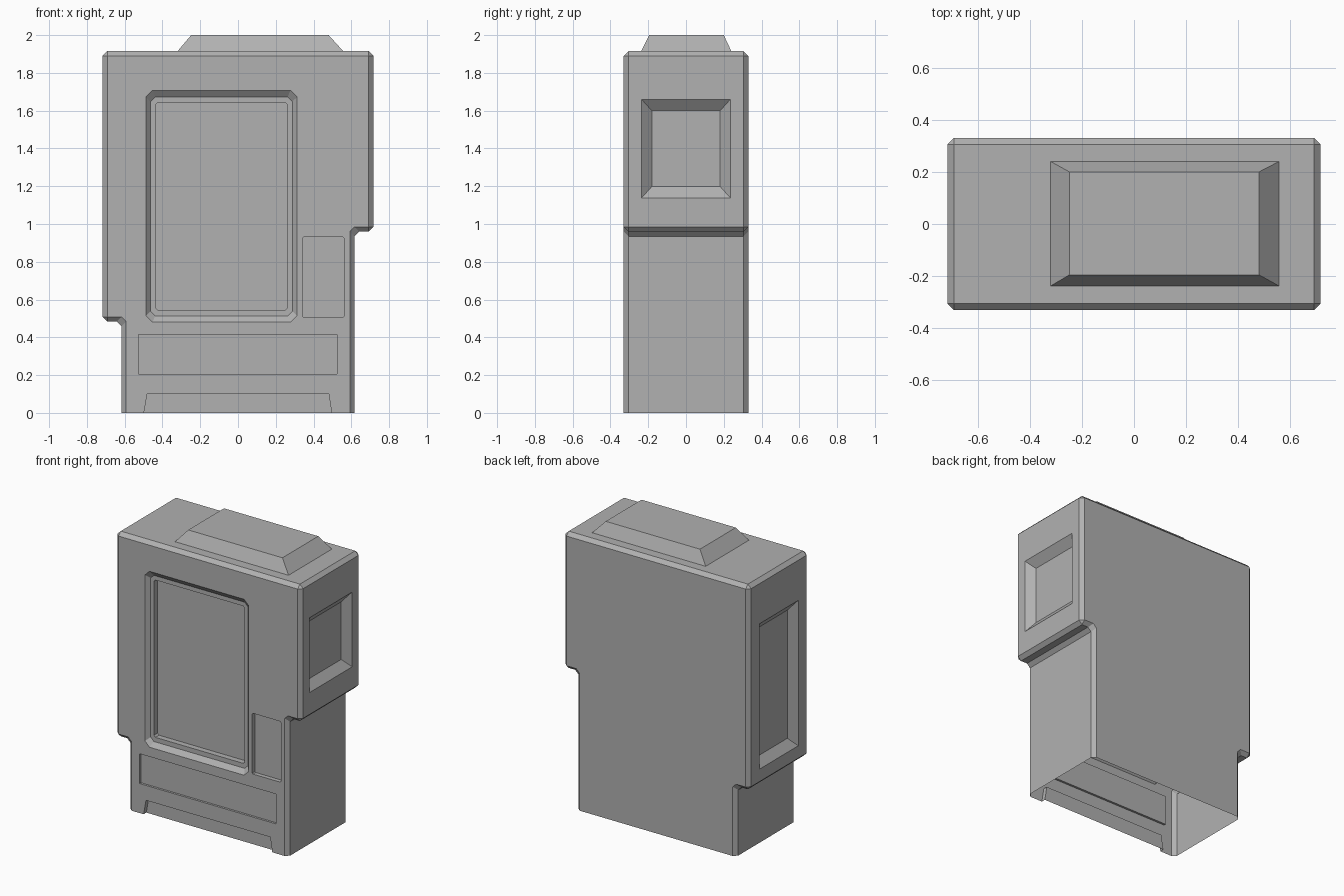
import bpy, bmesh

if "Cube" in bpy.data.objects:
    bpy.data.objects.remove(bpy.data.objects["Cube"])

B = 0.025                      # chamfer size
XI, XO, Y, ZT = 0.617, 0.717, 0.33, 1.915


def loft(bm, rings):
    """Bridge closed rings of equal length and cap both ends."""
    loops = [[bm.verts.new(p) for p in r] for r in rings]
    n = len(loops[0])
    for a, b in zip(loops, loops[1:]):
        for i in range(n):
            j = (i + 1) % n
            bm.faces.new((a[i], a[j], b[j], b[i]))
    bm.faces.new(loops[0][::-1])
    bm.faces.new(loops[-1])


def finish(name, bm):
    bmesh.ops.remove_doubles(bm, verts=bm.verts, dist=1e-4)
    bmesh.ops.recalc_face_normals(bm, faces=bm.faces)
    me = bpy.data.meshes.new(name)
    bm.to_mesh(me)
    bm.free()
    me.materials.append(grey)
    ob = bpy.data.objects.new(name, me)
    bpy.context.collection.objects.link(ob)
    return ob


def rect(u0, u1, v0, v1, c=0):
    """Rectangle outline, with clipped corners when c > 0."""
    if not c:
        return [(u0, v0), (u1, v0), (u1, v1), (u0, v1)]
    return [(u0 + c, v0), (u1 - c, v0), (u1, v0 + c), (u1, v1 - c),
            (u1 - c, v1), (u0 + c, v1), (u0, v1 - c), (u0, v0 + c)]


def tapered(bm, place, layers):
    """Loft (outline, depth) layers; first one is run past the surface."""
    (o, d0), (i, d1) = layers[:2]
    t = -0.2
    start = [(p[0] + t * (q[0] - p[0]), p[1] + t * (q[1] - p[1])) for p, q in zip(o, i)]
    layers = [(start, t * d1)] + layers[1:]
    loft(bm, [[place(u, v, d) for u, v in ol] for ol, d in layers])


def front(u, v, d): return (u, -Y + d, v)
def right(u, v, d): return (XO - d, u, v)
def left(u, v, d): return (-XO + d, u, v)
def top(u, v, d): return (u, v, ZT + d)


# Dark grey casing colour
grey = bpy.data.materials.new("casing_grey")
grey.diffuse_color = (0.44, 0.44, 0.44, 1)
grey.use_nodes = True
grey.node_tree.nodes["Principled BSDF"].inputs["Base Color"].default_value = grey.diffuse_color


# Body: stepped, chamfered outline with a smaller front and back face
def side(zs):
    outer = [(XI, 0), (XI, zs - B), (XI + B, zs), (XO - B, zs),
             (XO, zs + B), (XO, ZT - B), (XO - B, ZT)]
    inner = [(XI - B, 0), (XI - B, zs), (XI, zs + B), (XO - B, zs + B),
             (XO - B, zs + B), (XO - B, ZT - B), (XO - B, ZT - B)]
    return outer, inner


outer, inner = [r + [(-x, z) for x, z in l[::-1]]
                for r, l in zip(side(0.96), side(0.483))]
bm = bmesh.new()
loft(bm, [[(x, y, z) for x, z in ol] for ol, y in
          ((inner, -Y), (outer, B - Y), (outer, Y - B), (inner, Y))])
body = finish("cabinet", bm)

# Recesses
bm = bmesh.new()
tapered(bm, front, [(rect(-0.488, 0.313, 0.48, 1.708, 0.035), 0),      # display window
                    (rect(-0.463, 0.288, 0.513, 1.673, 0.025), 0.028),
                    (rect(-0.438, 0.263, 0.545, 1.643, 0.012), 0.028),
                    (rect(-0.438, 0.263, 0.545, 1.643, 0.012), 0.068)])
for r, d in ((rect(0.341, 0.562, 0.506, 0.93, 0.006), 0.03),           # control panel
             (rect(-0.528, 0.525, 0.206, 0.414), 0.015),               # delivery slot
             ([(-0.507, -0.05), (0.504, -0.05), (0.48, 0.102), (-0.48, 0.102)], 0.03)):  # kick space
    tapered(bm, front, [(r, 0), (r, d)])
for place, y, z0, z1 in ((right, 0.235, 1.138, 1.66), (left, 0.215, 0.595, 1.61)):  # side windows
    tapered(bm, place, [(rect(-y, y, z0, z1), 0),
                        (rect(0.054 - y, y - 0.054, z0 + 0.06, z1 - 0.06), 0.047)])
cutter = finish("recess_cutter", bm)

# Raised roof housing
bm = bmesh.new()
tapered(bm, top, [(rect(-0.32, 0.557, -0.238, 0.24), 0),
                  (rect(-0.248, 0.48, -0.195, 0.2), 2 - ZT)])
roof = finish("roof_housing", bm)

bpy.context.view_layer.objects.active = body
for ob, op in ((cutter, 'DIFFERENCE'), (roof, 'UNION')):
    ob.hide_render = True
    m = body.modifiers.new(ob.name, 'BOOLEAN')
    m.object, m.operation, m.solver = ob, op, 'EXACT'
    bpy.ops.object.modifier_apply(modifier=m.name)
    bpy.data.objects.remove(ob)

# Open underside
bm = bmesh.new()
bm.from_mesh(body.data)
bmesh.ops.delete(bm, geom=[f for f in bm.faces if all(abs(v.co.z) < 1e-3 for v in f.verts)],
                 context='FACES')
bm.to_mesh(body.data)
bm.free()
